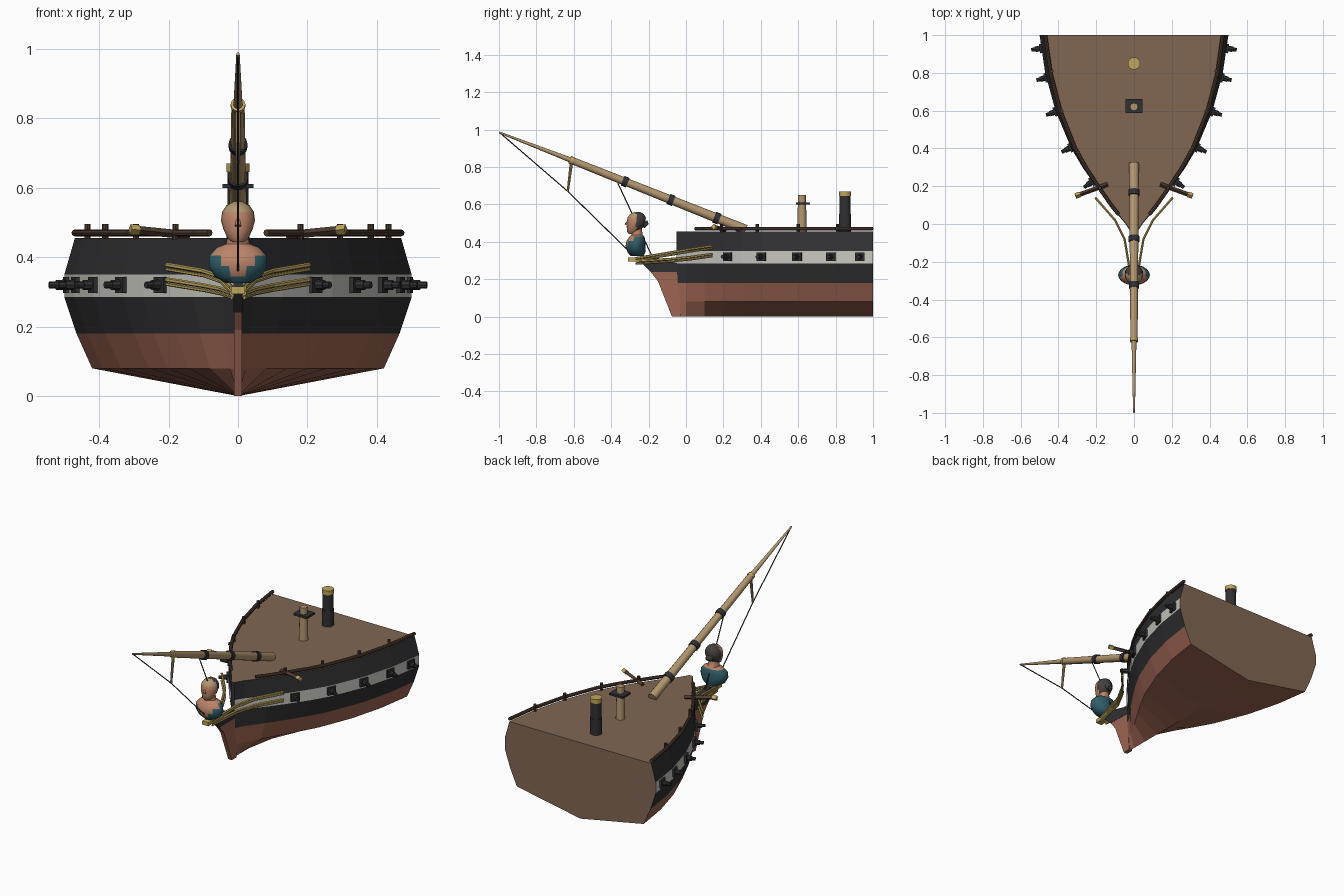
import bpy, bmesh
from math import sin, cos, pi
from mathutils import Vector, Matrix

cube = bpy.data.objects.get("Cube")
if cube:
    bpy.data.objects.remove(cube)


def material(name, r, g, b):
    m = bpy.data.materials.new(name)
    m.use_nodes = True
    m.diffuse_color = (r, g, b, 1)
    m.node_tree.nodes["Principled BSDF"].inputs["Base Color"].default_value = (r, g, b, 1)
    return m


BLACK = material("black paint", .03, .03, .033)
WHITE = material("off white paint", .58, .58, .53)
RED = material("copper red", .34, .13, .085)
DECK = material("deck brown", .22, .135, .085)
DARK = material("dark wood", .075, .045, .03)
TAN = material("spar wood", .45, .31, .16)
GOLD = material("gold trim", .52, .38, .11)
TEAL = material("teal cloth", .03, .11, .14)
SKIN = material("skin", .5, .23, .14)
HAIR = material("dark hair", .06, .05, .05)


def finish(name, bm, mats, smooth=False):
    bmesh.ops.recalc_face_normals(bm, faces=bm.faces)
    me = bpy.data.meshes.new(name)
    bm.to_mesh(me)
    bm.free()
    for m in mats:
        me.materials.append(m)
    ob = bpy.data.objects.new(name, me)
    bpy.context.collection.objects.link(ob)
    if smooth:
        bpy.ops.object.select_all(action='DESELECT')
        ob.select_set(True)
        bpy.context.view_layer.objects.active = ob
        bpy.ops.object.shade_smooth_by_angle(angle=.7)
    return ob


def add_rod(bm, a, b, r1, r2=None, sides=8):
    a, b = Vector(a), Vector(b)
    rot = (b - a).to_track_quat('Z', 'Y').to_matrix().to_4x4()
    bmesh.ops.create_cone(bm, cap_ends=True, segments=sides, radius1=r1,
                          radius2=r1 if r2 is None else r2, depth=(b - a).length,
                          matrix=Matrix.Translation((a + b) / 2) @ rot)


def rods(name, mat, items, sides=8, smooth=True):
    bm = bmesh.new()
    for it in items:
        add_rod(bm, *it, sides=sides)
    return finish(name, bm, [mat], smooth)


def add_box(bm, centre, size, rot=Matrix()):
    bmesh.ops.create_cube(bm, size=1, matrix=Matrix.Translation(centre) @ rot
                          @ Matrix.Diagonal((*size, 1)))


def box(name, mat, centre, size):
    bm = bmesh.new()
    add_box(bm, centre, size)
    return finish(name, bm, [mat])


def chain(points, r):
    return [(p, q, r) for p, q in zip(points, points[1:])]


def loft(bm, rings, colour):
    """Skin closed rings; colour(ring, segment) gives the material index."""
    vs = [[bm.verts.new(p) for p in ring] for ring in rings]
    n = len(vs[0])
    for i in range(len(vs) - 1):
        for j in range(n):
            k = (j + 1) % n
            f = bm.faces.new((vs[i][j], vs[i][k], vs[i + 1][k], vs[i + 1][j]))
            f.material_index = colour(i, j)
    return bm.faces.new(vs[0]), bm.faces.new(vs[-1])


# Hull plan: station and greatest half width
PLAN = [(-.05, .012), (0, .045), (.1, .13), (.2, .205), (.3, .275), (.4, .335),
        (.6, .42), (.8, .475), (1, .505)]
TOP = .455


def half(y):
    for (y0, w0), (y1, w1) in zip(PLAN, PLAN[1:]):
        if y <= y1:
            return w0 + (w1 - w0) * (y - y0) / (y1 - y0)
    return PLAN[-1][1]


def section(y, w):
    full = w / .505
    side = [(.42 * full ** 1.2, .08), (.465 * full ** 1.07, .18), (w * .99, .285),
            (w * .99, .35), (w * .93, TOP)]
    return ([(0, y, 0)] + [(x, y, z) for x, z in side]
            + [(-x, y, z) for x, z in reversed(side)])


bm = bmesh.new()
bands = [1, 1, 0, 2, 0, 3, 0, 2, 0, 1, 1]
bow, stern = loft(bm, [section(y, w) for y, w in PLAN], lambda i, j: bands[j])
bow.material_index, stern.material_index = 0, 3
finish("hull", bm, [BLACK, RED, WHITE, DECK])


# Stem below the bow
def slab(name, mat, outline, thick):
    bm = bmesh.new()
    f = bm.faces.new([bm.verts.new((-thick, y, z)) for y, z in outline])
    ext = bmesh.ops.extrude_face_region(bm, geom=[f])["geom"]
    bmesh.ops.translate(bm, vec=(2 * thick, 0, 0),
                        verts=[v for v in ext if isinstance(v, bmesh.types.BMVert)])
    return finish(name, bm, [mat])


slab("stem", RED, [(-.03, 0), (-.075, 0), (-.15, .19), (-.19, .24), (-.04, .24)], .012)
slab("stem_head", BLACK, [(-.04, .24), (-.19, .24), (-.25, .3), (-.21, .33), (-.04, .285)], .013)
box("stem_block", GOLD, (0, -.275, .305), (.04, .07, .022))

# Mirrored fittings along both sides
RAIL_Y = [.05, .1, .2, .3, .4, .6, .8, 1]
POSTS = [.19, .38, .6, .81]
GUNS = [.225, .405, .595, .775, .93]
for s, tag in ((1, "left"), (-1, "right")):
    rail = [(s * half(y) * .93, y, .47) for y in RAIL_Y]
    rods(tag + "_rail", DARK, chain(rail, .01))
    rods(tag + "_rail_posts", DARK,
         [((s * half(y) * .91, y, .45), (s * half(y) * .91, y, .496), .009) for y in POSTS])
    # Anchor beam with gilded end
    rods(tag + "_anchor_beam", DARK, [((s * .14, .21, .463), (s * .29, .155, .478), .012)], 4)
    rods(tag + "_anchor_beam_cap", GOLD, [((s * .285, .157, .478), (s * .31, .148, .48), .015)], 4)
    # Gun ports and barrels, square to the hull
    bm = bmesh.new()
    for y in GUNS:
        slope = (half(y + .03) - half(y - .03)) / .06
        n = Vector((s, -slope, 0)).normalized()
        c = Vector((s * half(y) * .99, y, .32))
        add_box(bm, c, (.05, .022, .046), n.to_track_quat('Y', 'Z').to_matrix().to_4x4())
        add_rod(bm, c, c + n * .035, .016, .014)
        add_rod(bm, c + n * .03, c + n * .055, .01, .01)
    finish(tag + "_guns", bm, [BLACK])
    # Gilded head rails
    for level, pts in (("upper", [(.018, -.27, .312), (.05, -.08, .343), (.1, .02, .36), (.205, .14, .378)]),
                       ("lower", [(.018, -.27, .296), (.05, -.08, .308), (.1, .02, .318), (.205, .14, .335)])):
        path = [Vector((s * x, y, z)) for x, y, z in pts]
        off = Vector((0, 0, .013))
        rods(f"{tag}_{level}_head_rail", GOLD,
             chain(path, .007) + chain([p - off for p in path], .005), 6)


# Bowsprit, extension and iron bands
def spar(y):
    return Vector((0, y, .465 + (.32 - y) * .398))


rods("bowsprit", TAN, [(spar(.32), spar(-.62), .026, .019)], 12)
rods("jib_boom", TAN, [(spar(-.6), (0, -.998, .985), .014, .005)], 10)
rods("bowsprit_bands", BLACK, [(spar(y + .014), spar(y - .014), .031 - (.3 - y) * .006)
                               for y in (.165, -.08, -.325)], 12)
rods("bowsprit_cap", GOLD, [(spar(-.605), spar(-.622), .021)], 12)
rods("dolphin_striker", TAN, [((0, -.612, .83), (0, -.632, .67), .009, .006)])
rods("stays", BLACK, chain([(0, -.995, .983), (0, -.632, .67), (0, -.3, .345)], .003)
     + [((0, -.365, .715), (0, -.18, .32), .003)], 6)

# Mast stump with platform
rods("mast", TAN, [((0, .62, .45), (0, .62, .605), .026, .022),
                   ((0, .62, .6), (0, .62, .65), .021, .021)], 12)
box("mast_platform", BLACK, (0, .625, .605), (.09, .075, .012))

# Funnel
rods("funnel", BLACK, [((0, .85, .45), (0, .85, .648), .03),
                       ((0, .85, .45), (0, .85, .55), .033)], 16)
rods("funnel_cap", GOLD, [((0, .85, .645), (0, .85, .67), .033)], 16)


# Figurehead bust
def ellipse_loft(rows, n=20):
    return [[(rx * cos(2 * pi * k / n), cy + ry * sin(2 * pi * k / n), z) for k in range(n)]
            for z, cy, rx, ry in rows]


bm = bmesh.new()
loft(bm, ellipse_loft([(.325, -.262, .035, .035), (.345, -.265, .068, .048), (.375, -.27, .084, .054),
                       (.405, -.268, .083, .05), (.428, -.262, .062, .04), (.438, -.262, .034, .03),
                       (.475, -.265, .027, .028)]), lambda i, j: 0)
for f in bm.faces:
    c = f.calc_center_median()
    vee = c.y < -.265 and abs(c.x) < (c.z - .325) * .7
    f.material_index = 1 if vee or c.z > .43 else 0
finish("figurehead_bust", bm, [TEAL, SKIN], True)

bm = bmesh.new()
loft(bm, ellipse_loft([(.443, -.288, .016, .018), (.455, -.284, .03, .031), (.48, -.272, .042, .045),
                       (.505, -.266, .049, .05), (.53, -.264, .046, .049), (.548, -.262, .034, .037),
                       (.56, -.26, .013, .015)]), lambda i, j: 0)
for f in bm.faces:
    c = f.calc_center_median()
    if c.y > -.262 - max(0, c.z - .52) * .3:
        f.material_index = 1
    elif c.z > .538:
        f.material_index = 2
finish("figurehead_head", bm, [SKIN, HAIR, TAN], True)
rods("figurehead_nose", SKIN, [((0, -.308, .515), (0, -.32, .49), .004, .01)], 6)
rods("figurehead_hair_bun", HAIR, [((0, -.225, .5), (0, -.21, .485), .024, .015)], 10)
